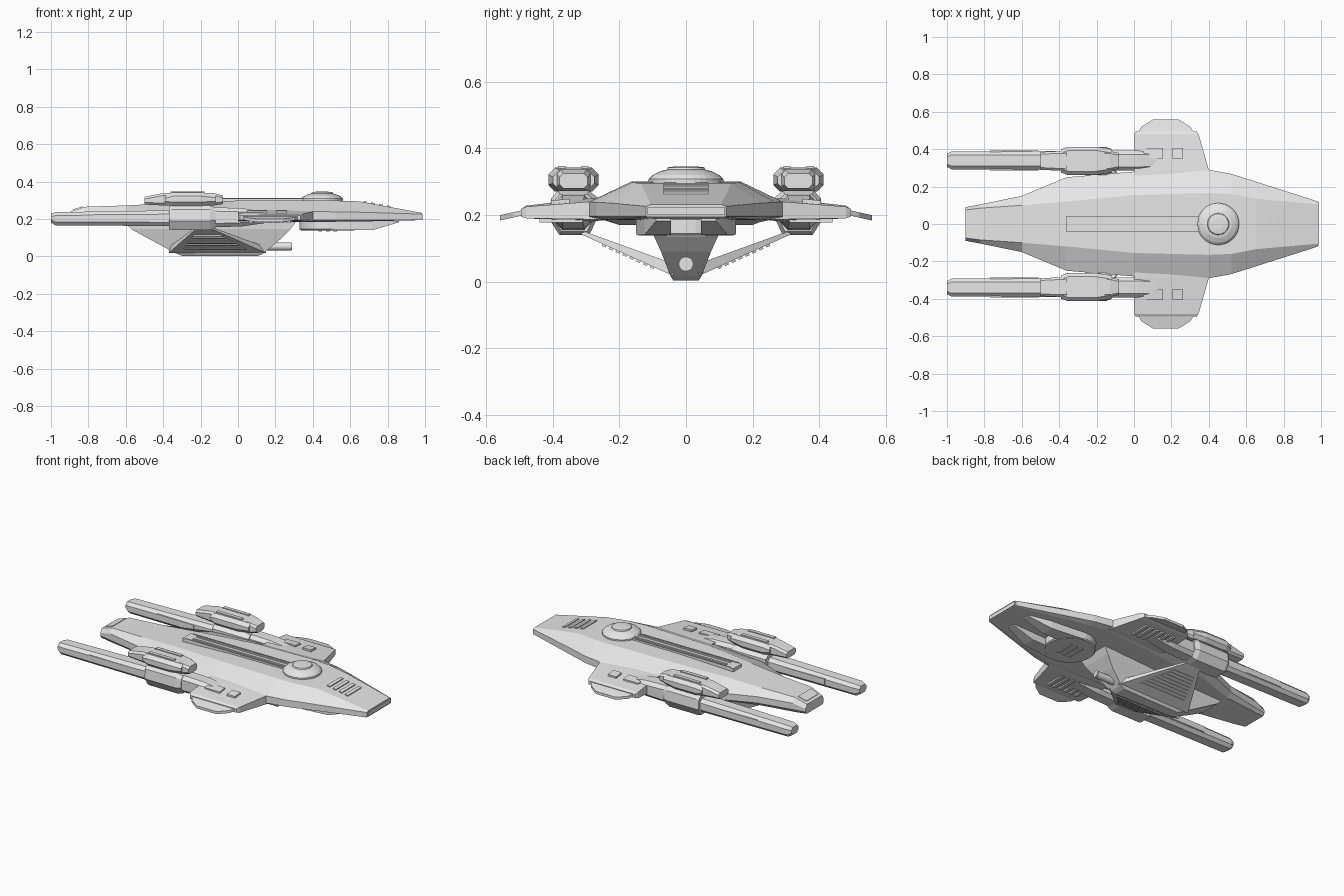
import bpy, bmesh, math
from mathutils import Vector

if "Cube" in bpy.data.objects:
    bpy.data.objects.remove(bpy.data.objects["Cube"])

grey = bpy.data.materials.new("hull_grey")
grey.diffuse_color = (0.8, 0.8, 0.8, 1)
grey.use_nodes = True
grey.node_tree.nodes["Principled BSDF"].inputs["Base Color"].default_value = grey.diffuse_color


def finish(name, bm, mirror=False):
    bmesh.ops.recalc_face_normals(bm, faces=bm.faces)
    me = bpy.data.meshes.new(name)
    bm.to_mesh(me)
    bm.free()
    me.materials.append(grey)
    ob = bpy.data.objects.new(name, me)
    bpy.context.collection.objects.link(ob)
    if mirror:
        m = ob.modifiers.new("mirror", 'MIRROR')
        m.use_axis = (False, True, False)
        m.use_clip = False
        m.use_mirror_merge = False
    return ob


def loft(name, rings, mirror=False):
    """Skin a list of equal-length rings and cap both ends."""
    bm = bmesh.new()
    vs = [[bm.verts.new(p) for p in r] for r in rings]
    n = len(vs[0])
    for a, b in zip(vs, vs[1:]):
        for i in range(n):
            j = (i + 1) % n
            bm.faces.new((a[i], a[j], b[j], b[i]))
    bm.faces.new(vs[0])
    bm.faces.new(vs[-1])
    return finish(name, bm, mirror)


def prism(name, outline, z0, z1, mirror=False):
    return loft(name, [[(x, y, z) for x, y in outline] for z in (z0, z1)], mirror)


def box(name, x0, x1, y0, y1, z0, z1, mirror=False):
    return prism(name, [(x0, y0), (x1, y0), (x1, y1), (x0, y1)], z0, z1, mirror)


def octagon(x, y0, y1, z0, z1, c):
    """Chamfered rectangle across the ship at position x."""
    return [(x, y0 + c, z0), (x, y1 - c, z0), (x, y1, z0 + c), (x, y1, z1 - c),
            (x, y1 - c, z1), (x, y0 + c, z1), (x, y0, z1 - c), (x, y0, z0 + c)]


def disc(cx, r, z, n=32):
    return [(cx + r * math.cos(math.tau * i / n), r * math.sin(math.tau * i / n), z)
            for i in range(n)]


# Main hull: x, top half width, top z, edge half width, edge z, bottom half width, bottom z
hull = [(-0.90, .075, .238, .09, .215, .08, .18),
        (-0.82, .085, .265, .105, .235, .09, .175),
        (-0.60, .10, .272, .15, .235, .12, .17),
        (-0.36, .12, .285, .25, .238, .20, .17),
        (0.00, .155, .298, .28, .24, .22, .178),
        (0.40, .165, .30, .29, .24, .25, .185),
        (0.52, .16, .298, .268, .238, .23, .185),
        (0.65, .135, .294, .227, .236, .20, .186),
        (0.985, .105, .232, .12, .226, .11, .194)]
loft("main_hull", [[(x, -tw, tz), (x, tw, tz), (x, ew, ez), (x, ew, .195),
                    (x, bw, bz), (x, -bw, bz), (x, -ew, .195), (x, -ew, ez)]
                   for x, tw, tz, ew, ez, bw, bz in hull])
box("nose_plate", .98, .99, -.115, .115, .20, .224)
loft("tail_plate", [[(-.885, s * .06, .247), (-.885, s * .06, .25),
                     (-.83, s * .065, .267), (-.83, s * .065, .264)] for s in (-1, 1)])

# Bridge dome in stepped rings
dome = loft("bridge_dome", [disc(.45, r, z) for r, z in
                            ((.112, .29), (.112, .308), (.10, .32), (.075, .332),
                             (.058, .336), (.055, .343), (.03, .346))])

# Dorsal spine and its two ridges
box("dorsal_spine", -.36, .38, -.042, .042, .28, .306)
box("spine_ridge", -.30, .36, .014, .026, .29, .313, True)
box("spine_edge", -.34, .36, .036, .042, .29, .310, True)

# Nose vents follow the sloping foredeck
for i in range(4):
    x = .67 + i * .042
    z = .294 - (x - .65) * .185
    loft(f"nose_vent_{i + 1}", [[(x, s * .068, z - .01), (x + .02, s * .068, z - .01),
                                 (x + .02, s * .068, z + .002), (x, s * .068, z + .006)]
                                for s in (-1, 1)])

# Wings with sloped tips and raised panels
loft("wing", [[(-.0, .24, .185), (.42, .24, .187), (.42, .24, .245), (0, .24, .25)],
              [(0, .29, .18), (.40, .29, .187), (.40, .29, .24), (0, .29, .25)],
              [(0, .48, .19), (.345, .48, .19), (.345, .48, .225), (0, .48, .228)],
              [(.01, .495, .195), (.335, .495, .195), (.335, .495, .218), (.01, .495, .218)]], True)
tip = [(.015, .47), (.04, .52), (.10, .558), (.24, .558), (.30, .52), (.335, .47)]
loft("wing_tip", [[(x, y, z - (y - .47) * .22) for x, y in tip] for z in (.203, .219)], True)
for n, x0, x1 in (("large", .05, .155), ("small", .205, .262)):
    loft(f"wing_panel_{n}", [[(x0, y, z - .02), (x1, y, z - .02), (x1, y, z), (x0, y, z)]
                             for y, z in ((.35, .249), (.405, .243))], True)
for i in range(6):
    box(f"wing_underside_louvre_{i + 1}", .06 + i * .04, .08 + i * .04, .31, .44, .178, .19, True)

# Engine booms: long bar, clamp and forward pylon
loft("engine_boom", [octagon(-1, .305, .375, .18, .228, .015),
                     octagon(-.975, .292, .388, .166, .236, .018),
                     octagon(-.36, .29, .39, .162, .246, .02)], True)
box("boom_panel_outer", -.77, -.51, .38, .392, .187, .224, True)
box("boom_panel_inner", -.77, -.51, .286, .30, .187, .224, True)
clamp = [(.262, .20), (.29, .14), (.38, .14), (.412, .19), (.405, .25), (.385, .272),
         (.29, .272), (.262, .25)]
loft("engine_clamp", [[(x, .337 + (y - .337) * k, .205 + (z - .205) * k) for y, z in clamp]
                      for x, k in ((-.37, .93), (-.355, 1), (-.15, 1), (-.12, .85))], True)
loft("boom_pylon", [octagon(-.14, .285, .392, .155, .262, .02),
                    octagon(.02, .285, .392, .16, .258, .02),
                    octagon(.16, .30, .38, .18, .235, .01)], True)

# Upper weapon pods on top of the clamps
loft("upper_pod", [octagon(x, a, b, z0, z1, .012) for x, a, b, z0, z1 in
                   ((-.50, .29, .385, .277, .318), (-.40, .285, .39, .272, .338),
                    (-.13, .285, .39, .272, .338), (-.08, .295, .38, .28, .325))], True)
loft("pod_shell", [octagon(x, a, b, z0, z1, .02) for x, a, b, z0, z1 in
                   ((-.39, .275, .40, .275, .33), (-.35, .262, .413, .27, .342),
                    (-.20, .262, .413, .27, .342), (-.12, .275, .40, .275, .334))], True)
for i, y in enumerate((.292, .362)):
    box(f"pod_ridge_{i + 1}", -.36, -.18, y, y + .022, .335, .347, True)
box("pod_mount", -.35, -.15, .29, .385, .25, .28, True)

# Belly keel with forward gun
loft("belly_keel", [[(a, -wa, z), (b, -wb, z), (b, wb, z), (a, wa, z)]
                    for z, a, b, wa, wb in ((.003, -.30, .11, .03, .038),
                                            (.015, -.33, .135, .04, .046),
                                            (.09, -.47, .225, .06, .075),
                                            (.145, -.57, .28, .07, .10),
                                            (.185, -.61, .31, .07, .11))])


def tube(name, x0, x1, r, n=20):
    ring = [(r * math.cos(math.tau * i / n), .053 + r * math.sin(math.tau * i / n))
            for i in range(n)]
    ob = loft(name, [[(x, y, z) for y, z in ring] for x in (x0, x1)])
    ob.data.shade_smooth()
    bpy.context.view_layer.objects.active = ob
    ob.select_set(True)
    bpy.ops.object.shade_smooth_by_angle(angle=math.radians(35))
    ob.select_set(False)


tube("belly_gun", .05, .285, .022)
tube("belly_gun_core", .05, .288, .016)

# Triangular struts from keel to clamps, with louvres on the underside
inner = (Vector((-.37, .04, .018)), Vector((.15, .04, .018)))
outer = (Vector((-.23, .315, .142)), Vector((-.13, .315, .142)))


def on_strut(t, s):
    a, b = inner[0].lerp(outer[0], t), inner[1].lerp(outer[1], t)
    return a.lerp(b, s)


up = Vector((0, -.4, .9))
loft("strut", [[on_strut(0, 0), on_strut(0, 1), on_strut(0, 1) + up * .035,
                on_strut(0, 0) + up * .035],
               [on_strut(1, 0), on_strut(1, 1), on_strut(1, 1) + up * .012,
                on_strut(1, 0) + up * .012]], True)
for i in range(8):
    t = .2 + i * .075
    quad = [on_strut(t, .12), on_strut(t, .88), on_strut(t + .04, .88), on_strut(t + .04, .12)]
    loft(f"strut_louvre_{i + 1}", [[p + up * d for p in quad] for d in (-.006, .003)], True)

# Ventral sensor disc with two forward prongs and slots
loft("sensor_disc", [disc(.48, r, z) for r, z in ((.15, .19), (.15, .145), (.143, .139))])
loft("sensor_prong", [[(x, y0, .19), (x, y1, .19), (x, y1, z), (x, y0, z)]
                      for x, y0, y1, z in ((.50, .05, .148, .14), (.72, .045, .125, .14),
                                           (.86, .045, .09, .182))], True)
for i in range(3):
    x = .43 + i * .04
    box(f"sensor_slot_{i + 1}", x, x + .018, -.06, .06, .134, .142)
